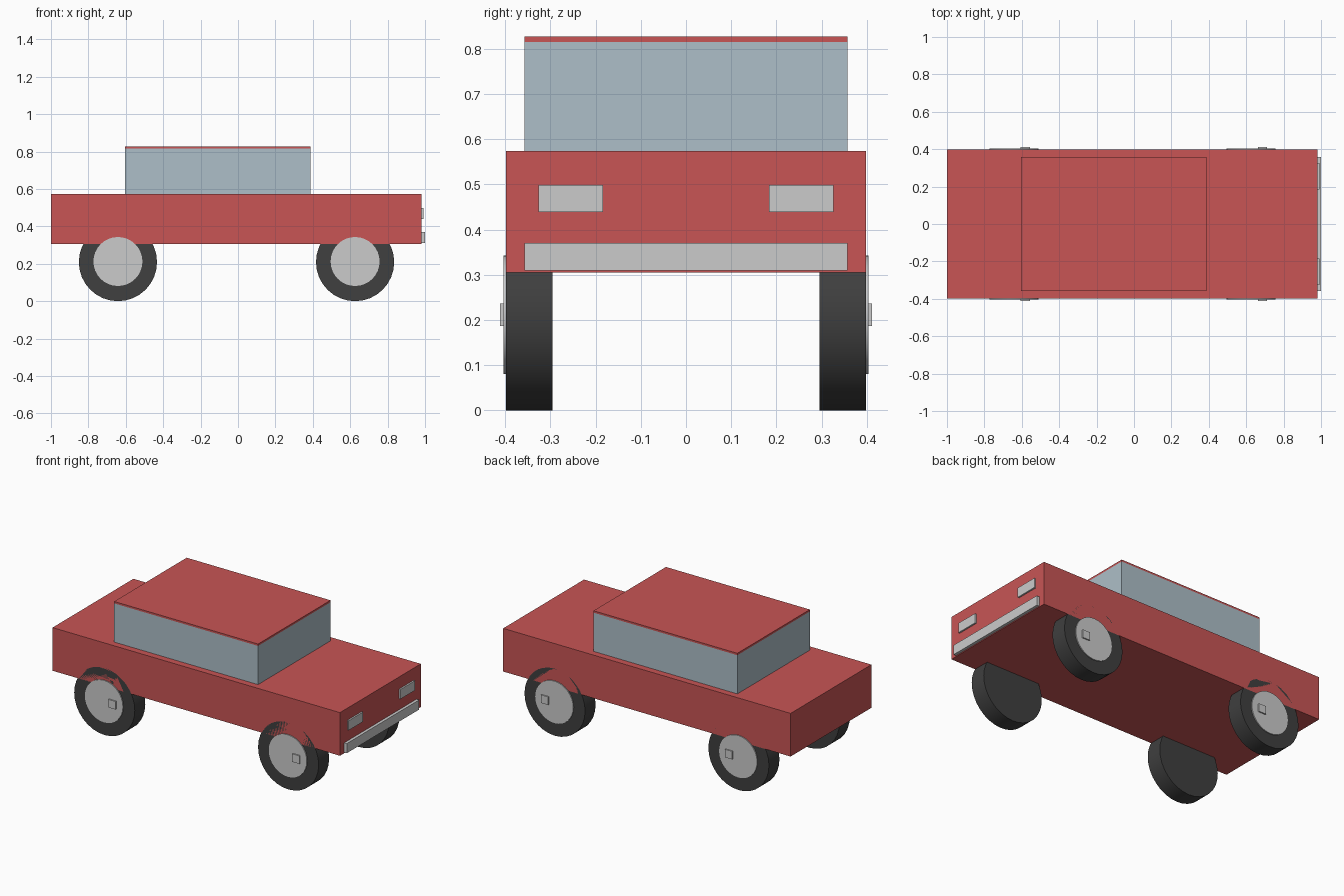
import bpy, math

if "Cube" in bpy.data.objects:
    bpy.data.objects.remove(bpy.data.objects["Cube"])


def material(name, rgb):
    m = bpy.data.materials.new(name)
    m.diffuse_color = (*rgb, 1)
    m.use_nodes = True
    m.node_tree.nodes["Principled BSDF"].inputs["Base Color"].default_value = m.diffuse_color
    return m


red = material("red paint", (0.578, 0.091, 0.091))
glass = material("blue grey glass", (0.42, 0.52, 0.58))
silver = material("light grey metal", (0.60, 0.60, 0.60))
rubber = material("dark rubber", (0.05, 0.05, 0.05))


def box(name, x, y, z, mat):
    """Box from (min, max) ranges along each axis."""
    bpy.ops.mesh.primitive_cube_add(size=1, location=[(a + b) / 2 for a, b in (x, y, z)])
    o = bpy.context.object
    o.name = name
    o.scale = [b - a for a, b in (x, y, z)]
    bpy.ops.object.transform_apply(location=False, rotation=False, scale=True)
    o.data.materials.append(mat)
    return o


def disc(name, x, z, radius, y, mat):
    """Cylinder lying along y between the two y values."""
    bpy.ops.mesh.primitive_cylinder_add(vertices=32, radius=radius, depth=abs(y[1] - y[0]),
                                        location=(x, (y[0] + y[1]) / 2, z),
                                        rotation=(math.pi / 2, 0, 0))
    o = bpy.context.object
    o.name = name
    bpy.ops.object.shade_smooth_by_angle(angle=math.radians(30))
    o.data.materials.append(mat)
    return o


# Body, cabin and roof
box("body", (-1.0, 0.982), (-0.398, 0.398), (0.305, 0.574), red)
box("cabin_windows", (-0.604, 0.388), (-0.357, 0.357), (0.574, 0.815), glass)
box("roof", (-0.604, 0.388), (-0.357, 0.357), (0.815, 0.827), red)

# Front bumper and headlights
box("front_bumper", (0.982, 1.0), (-0.357, 0.357), (0.310, 0.370), silver)
for side, s in (("right", -1), ("left", 1)):
    ys = sorted((s * 0.184, s * 0.326))
    box(side + "_headlight", (0.982, 0.992), ys, (0.439, 0.499), silver)

# Wheels with hubcaps and off-centre square studs
for end, cx in (("rear", -0.642), ("front", 0.626)):
    for side, s in (("right", -1), ("left", 1)):
        label = end + "_" + side
        disc(label + "_tyre", cx, 0.209, 0.209, (s * 0.295, s * 0.398), rubber)
        disc(label + "_hubcap", cx, 0.212, 0.131, (s * 0.390, s * 0.404), silver)
        box(label + "_stud", (cx + 0.036, cx + 0.086), sorted((s * 0.400, s * 0.412)),
            (0.187, 0.237), silver)
